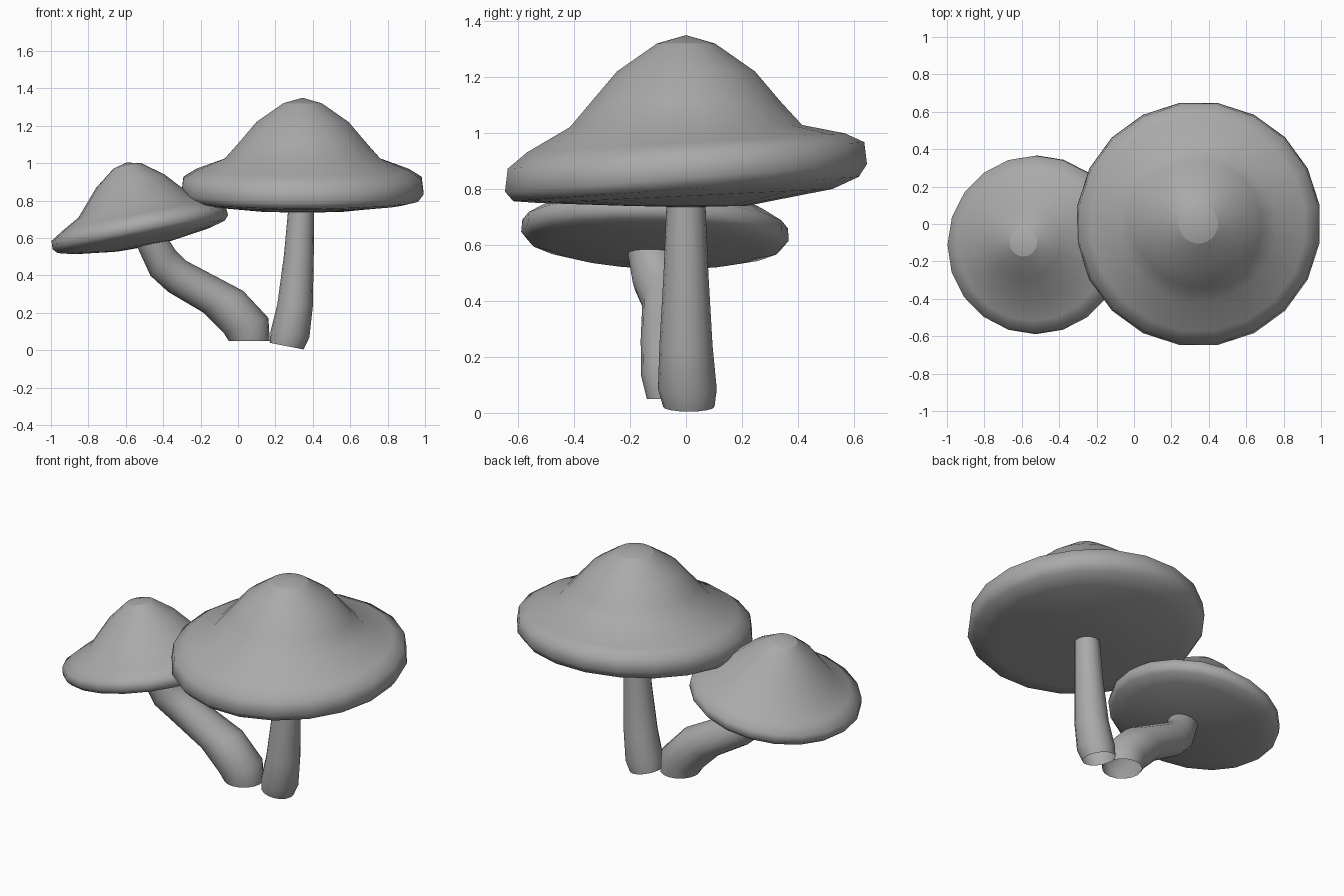
import bpy, bmesh
from math import sin, cos, tau, radians
from mathutils import Matrix, Vector

if "Cube" in bpy.data.objects:
    bpy.data.objects.remove(bpy.data.objects["Cube"], do_unlink=True)

grey = bpy.data.materials.new("plain grey")
grey.use_nodes = True
colour = (0.4, 0.4, 0.4, 1)
grey.diffuse_color = colour
grey.node_tree.nodes["Principled BSDF"].inputs["Base Color"].default_value = colour


def finish(bm, name):
    for f in bm.faces:
        f.smooth = True
    mesh = bpy.data.meshes.new(name)
    bm.to_mesh(mesh)
    bm.free()
    mesh.materials.append(grey)
    obj = bpy.data.objects.new(name, mesh)
    bpy.context.collection.objects.link(obj)


def bridge(bm, a, b):
    n = len(a)
    for i in range(n):
        j = (i + 1) % n
        bm.faces.new((a[i], a[j], b[j], b[i]))


def cap(name, profile, place, turn=0.0, lift=0.0, crown=0.4, sides=20):
    """Lathe a profile that runs from the apex down to the underside centre."""
    bm = bmesh.new()
    rings = []
    edge = max(r for r, h in profile)
    for r, h in profile[1:-1]:
        # the brim rises towards the back, the crown stays level
        weight = min(1, max(0, (r - crown) / (edge - crown)))
        ring = []
        for i in range(sides):
            a = tau * i / sides + turn
            z = h + lift * sin(a) * weight
            ring.append(bm.verts.new((r * cos(a), r * sin(a), z)))
        rings.append(ring)
    for upper, lower in zip(rings, rings[1:]):
        bridge(bm, lower, upper)
    # close the apex and the underside
    apex = bm.verts.new((0, 0, profile[0][1]))
    base = bm.verts.new((0, 0, profile[-1][1]))
    for i in range(sides):
        j = (i + 1) % sides
        bm.faces.new((rings[0][i], rings[0][j], apex))
        bm.faces.new((rings[-1][j], rings[-1][i], base))
        # crisp edge round the apex button
        bm.edges.get((rings[0][i], rings[0][j])).smooth = False
    bm.transform(place)
    finish(bm, name)


def stem(name, stations, sides=16):
    """Open tube through stations of x, y, z, radius, tilt in degrees."""
    bm = bmesh.new()
    rings = []
    for x, y, z, r, tilt in stations:
        turn = Matrix.Rotation(-radians(tilt), 3, 'Y')
        ring = []
        for i in range(sides):
            a = tau * i / sides
            offset = turn @ Vector((r * cos(a), r * sin(a), 0))
            ring.append(bm.verts.new(Vector((x, y, z)) + offset))
        rings.append(ring)
    for lower, upper in zip(rings, rings[1:]):
        bridge(bm, lower, upper)
    finish(bm, name)


# Large mushroom
cap("large_cap",
    [(0, 1.35), (0.105, 1.32), (0.25, 1.22), (0.34, 1.115), (0.42, 1.025),
     (0.575, 0.965), (0.645, 0.92), (0.655, 0.84), (0.625, 0.80), (0.53, 0.775),
     (0.22, 0.74), (0, 0.735)],
    Matrix.Translation((0.345, 0, 0)), turn=tau / 40, lift=0.05)
stem("large_stem",
     [(0.26, 0.01, 0.022, 0.092, -11), (0.278, 0.005, 0.085, 0.105, -9),
      (0.305, 0, 0.24, 0.095, -4), (0.325, 0, 0.5, 0.08, -3),
      (0.338, 0, 0.76, 0.069, 0)])

# Small leaning mushroom
lean = (Matrix.Translation((-0.53, -0.11, 0.67))
        @ Matrix.Rotation(radians(-11), 4, 'Y')
        @ Matrix.Rotation(radians(-2), 4, 'X'))
cap("small_cap",
    [(0, 0.34), (0.075, 0.322), (0.185, 0.24), (0.31, 0.1), (0.41, 0.045),
     (0.475, 0.005), (0.478, -0.04), (0.455, -0.065), (0.38, -0.085),
     (0.16, -0.115), (0, -0.117)], lean)
stem("small_stem",
     [(0.06, -0.03, 0.05, 0.11, 0), (0.045, -0.035, 0.13, 0.125, 20),
      (-0.08, -0.04, 0.26, 0.122, 28), (-0.325, -0.06, 0.395, 0.096, 60),
      (-0.40, -0.095, 0.465, 0.095, 44), (-0.468, -0.13, 0.595, 0.083, 16)])
